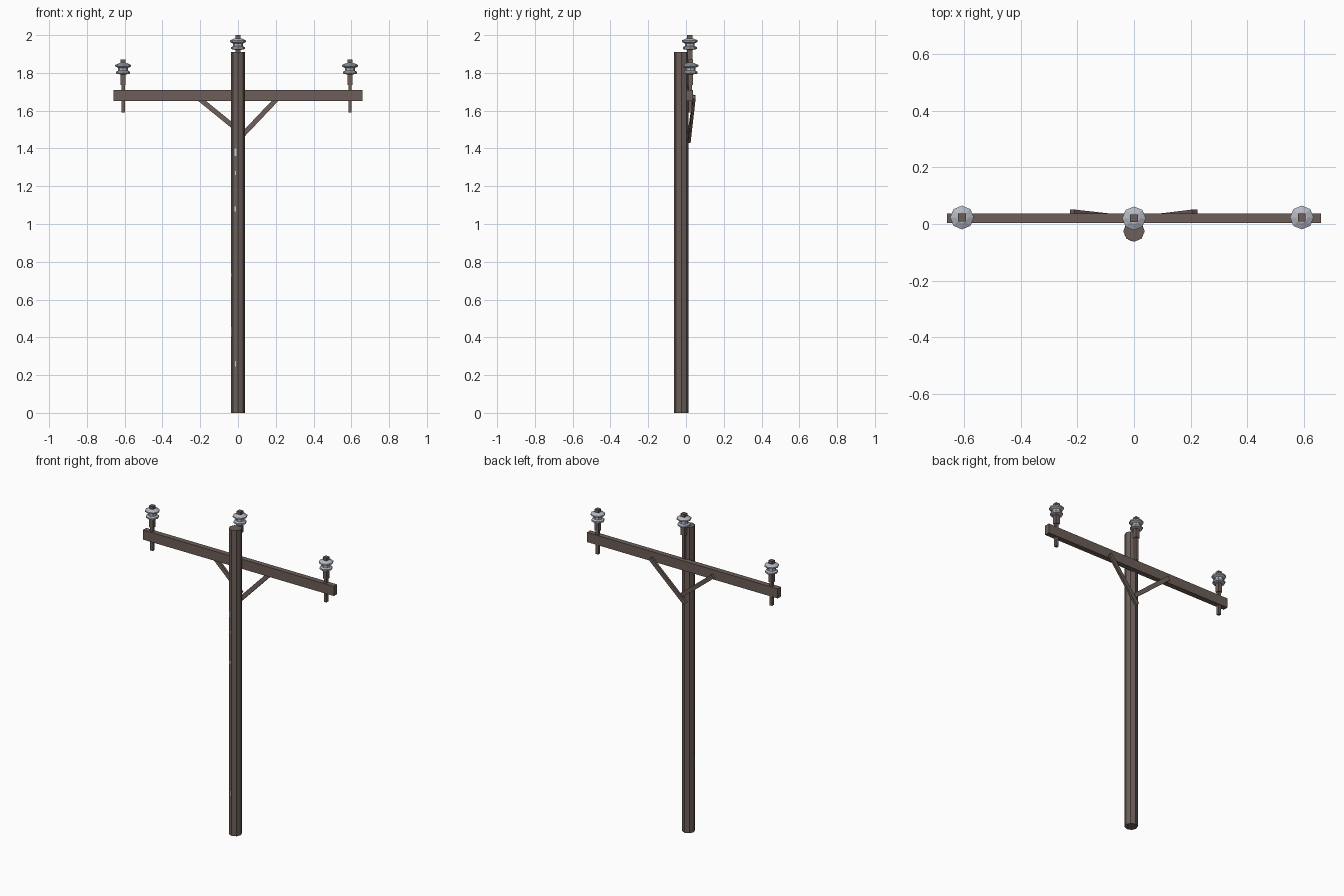
import bpy, bmesh, math
from mathutils import Vector, Matrix

if "Cube" in bpy.data.objects:
    bpy.data.objects.remove(bpy.data.objects["Cube"])


def material(name, rgb):
    m = bpy.data.materials.new(name)
    m.diffuse_color = (*rgb, 1)
    m.use_nodes = True
    m.node_tree.nodes["Principled BSDF"].inputs["Base Color"].default_value = m.diffuse_color
    return m


WOOD = material("weathered_wood", (0.15, 0.112, 0.098))
CERAMIC = material("grey_ceramic", (0.46, 0.48, 0.54))
PAPER = material("pale_scrap", (0.6, 0.6, 0.6))


def finish(name, bm, mat):
    bmesh.ops.recalc_face_normals(bm, faces=bm.faces[:])
    me = bpy.data.meshes.new(name)
    bm.to_mesh(me)
    bm.free()
    me.materials.append(mat)
    ob = bpy.data.objects.new(name, me)
    bpy.context.collection.objects.link(ob)
    return ob


def lathe(name, profile, centre, mat, sides=8):
    """Stack of (radius, height) rings, capped at both ends."""
    bm = bmesh.new()
    rings = []
    for r, z in profile:
        rings.append([bm.verts.new((centre[0] + r * math.cos(i * math.tau / sides),
                                    centre[1] + r * math.sin(i * math.tau / sides),
                                    centre[2] + z)) for i in range(sides)])
    for a, b in zip(rings, rings[1:]):
        for i in range(sides):
            j = (i + 1) % sides
            bm.faces.new((a[i], a[j], b[j], b[i]))
    bm.faces.new(rings[0])
    bm.faces.new(rings[-1])
    return finish(name, bm, mat)


def box(name, centre, size, mat, rot=Matrix.Identity(4)):
    bm = bmesh.new()
    bmesh.ops.create_cube(bm, size=1, matrix=Matrix.Translation(centre) @ rot
                          @ Matrix.Diagonal((*size, 1)))
    return finish(name, bm, mat)


# Octagonal pole and crossarm behind it
POLE_Y, POLE_R = -0.025, 0.038
lathe("pole", [(POLE_R, 0), (POLE_R, 1.91)], (0, POLE_Y, 0), WOOD)
box("crossarm", (0, 0.02, 1.68), (1.32, 0.033, 0.06), WOOD)


# Diagonal braces, flat bars leaning back toward their outer ends
def brace(name, a, b):
    a, b = Vector(a), Vector(b)
    x = (b - a).normalized()
    z = x.cross(Vector((0, 1, 0))).normalized()
    y = z.cross(x)
    rot = Matrix((x, y, z)).transposed().to_4x4()
    box(name, (a + b) / 2, ((b - a).length, 0.014, 0.026), WOOD, rot)


brace("right_brace", (-0.008, 0.017, 1.437), (0.215, 0.044, 1.672))
brace("left_brace", (0.012, 0.018, 1.487), (-0.218, 0.044, 1.674))

# Insulators on stepped square pins, heights relative to the pin top
INSULATOR = [(0.016, -0.078), (0.037, -0.074), (0.037, -0.064), (0.026, -0.058),
             (0.026, -0.044), (0.042, -0.036), (0.042, -0.028), (0.02, -0.018)]
for name, x, y, top in (("left", -0.608, 0.023, 1.87),
                        ("right", 0.593, 0.023, 1.87),
                        ("centre", 0.0, 0.02, 2.0)):
    lathe(name + "_insulator", INSULATOR, (x, y, top), CERAMIC)
    box(name + "_pin_head", (x, y, top - 0.067), (0.027, 0.027, 0.134), WOOD)
    box(name + "_pin_shank", (x, y, top - 0.205), (0.018, 0.018, 0.15), WOOD)

# Tiny pale scraps stuck to the front-left faces of the pole
flat = POLE_R * math.cos(math.pi / 8)
for i, (deg, z, w, h) in enumerate(((247.5, 1.38, 0.012, 0.04), (247.5, 1.27, 0.006, 0.02),
                                    (247.5, 1.08, 0.009, 0.025), (202.5, 0.73, 0.006, 0.02),
                                    (202.5, 0.43, 0.006, 0.05), (247.5, 0.26, 0.006, 0.03))):
    a = math.radians(deg)
    box(f"scrap_{i + 1}", (flat * math.cos(a), POLE_Y + flat * math.sin(a), z),
        (0.002, w, h), PAPER, Matrix.Rotation(a, 4, 'Z'))
